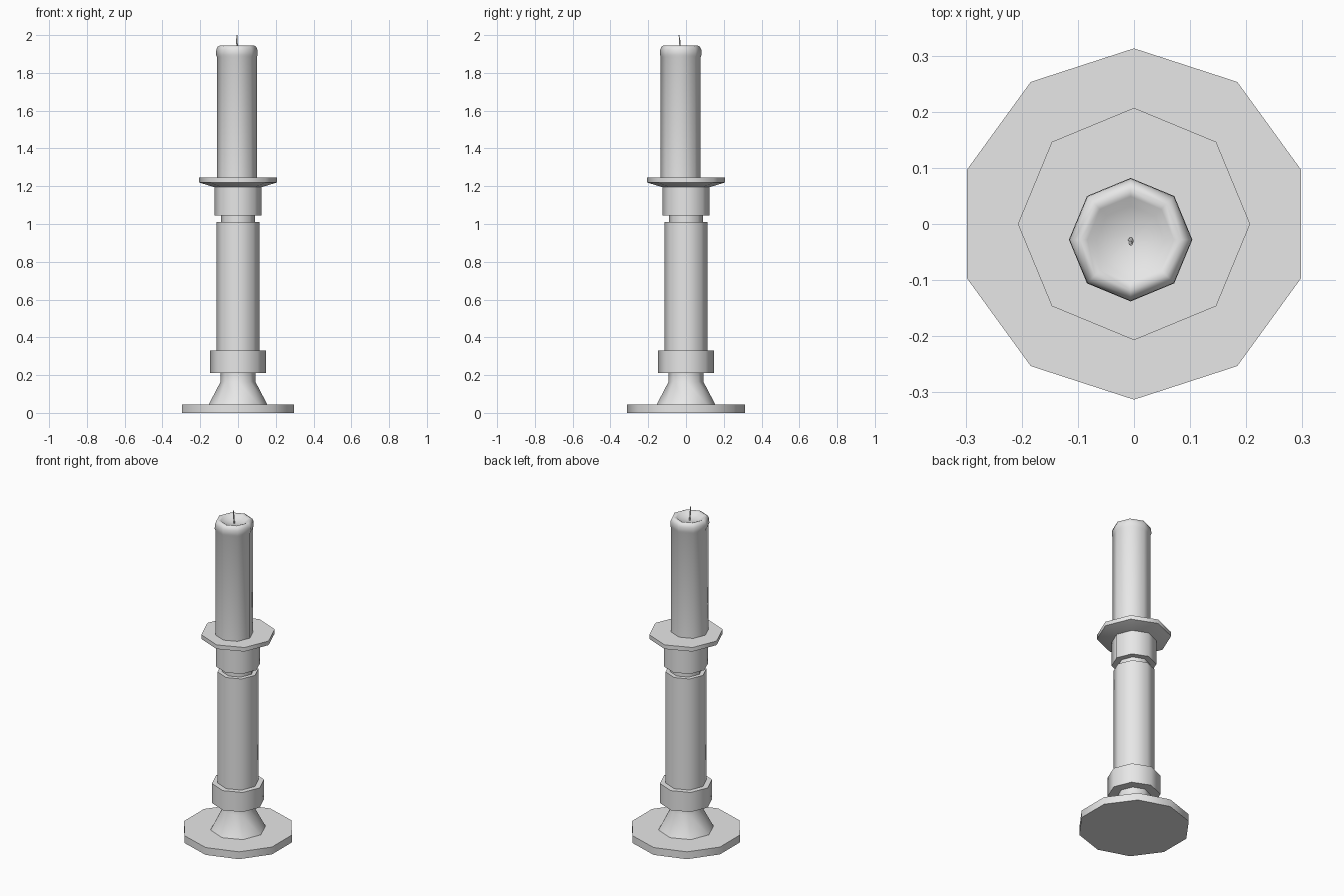
import bpy
import bmesh
from math import pi, cos, sin, radians
from mathutils import Vector

if "Cube" in bpy.data.objects:
    bpy.data.objects.remove(bpy.data.objects["Cube"])

grey = bpy.data.materials.new("plain grey")
grey.use_nodes = True
grey.diffuse_color = (0.8, 0.8, 0.8, 1)
grey.node_tree.nodes["Principled BSDF"].inputs["Base Color"].default_value = (0.8, 0.8, 0.8, 1)


def lathe(name, profile, sides=8, centre=(0, 0), angle=50):
    """Turn (radius, height) points into a closed solid; first corner on +y."""
    bm = bmesh.new()
    rings = []
    for r, z in profile:
        rings.append([bm.verts.new((centre[0] + r * sin(2 * pi * i / sides),
                                    centre[1] + r * cos(2 * pi * i / sides), z))
                      for i in range(sides)])
    for low, high in zip(rings, rings[1:]):
        for i in range(sides):
            j = (i + 1) % sides
            bm.faces.new((low[i], low[j], high[j], high[i]))
    bm.faces.new(rings[0])
    bm.faces.new(rings[-1])
    bmesh.ops.recalc_face_normals(bm, faces=bm.faces)
    finish(name, bm, angle)


def finish(name, bm, angle):
    mesh = bpy.data.meshes.new(name)
    bm.to_mesh(mesh)
    bm.free()
    mesh.materials.append(grey)
    obj = bpy.data.objects.new(name, mesh)
    bpy.context.collection.objects.link(obj)
    bpy.ops.object.select_all(action="DESELECT")
    obj.select_set(True)
    bpy.context.view_layer.objects.active = obj
    bpy.ops.object.shade_smooth_by_angle(angle=radians(angle))


# Holder, from the foot upwards
lathe("base_plate", [(0.313, 0), (0.313, 0.045)], sides=10)
lathe("foot_cone", [(0.155, 0.045), (0.092, 0.165), (0.092, 0.21)])
lathe("lower_collar", [(0.147, 0.21), (0.147, 0.33)])
lathe("shaft", [(0.115, 0.33), (0.115, 1.01)])
lathe("upper_neck", [(0.09, 1.01), (0.09, 1.045)])
lathe("cup", [(0.125, 1.045), (0.125, 1.2)])
lathe("drip_dish", [(0.125, 1.195), (0.207, 1.22), (0.207, 1.245)])

# Candle, slightly off centre, with a rounded lip and a sunken top
axis = (-0.006, -0.028)
lathe("candle", [(0.106, 1.245), (0.106, 1.885), (0.11, 1.895), (0.109, 1.922),
                 (0.102, 1.939), (0.09, 1.945), (0.077, 1.94), (0.06, 1.928),
                 (0.01, 1.92)], centre=axis, angle=70)

# Wick, a thin bent strand
bm = bmesh.new()
rings = []
path = [(0, 0, 1.915, 0.005), (0.001, -0.004, 1.945, 0.004),
        (0, -0.006, 1.975, 0.004), (0.001, -0.009, 2.0, 0.002)]
for x, y, z, r in path:
    middle = Vector((axis[0] + x, axis[1] + y, z))
    rings.append([bm.verts.new(middle + Vector((r * cos(i * pi / 3), r * sin(i * pi / 3), 0)))
                  for i in range(6)])
for low, high in zip(rings, rings[1:]):
    for i in range(6):
        j = (i + 1) % 6
        bm.faces.new((low[i], low[j], high[j], high[i]))
bm.faces.new(rings[-1])
bm.faces.new(rings[0][::-1])
finish("wick", bm, 70)
